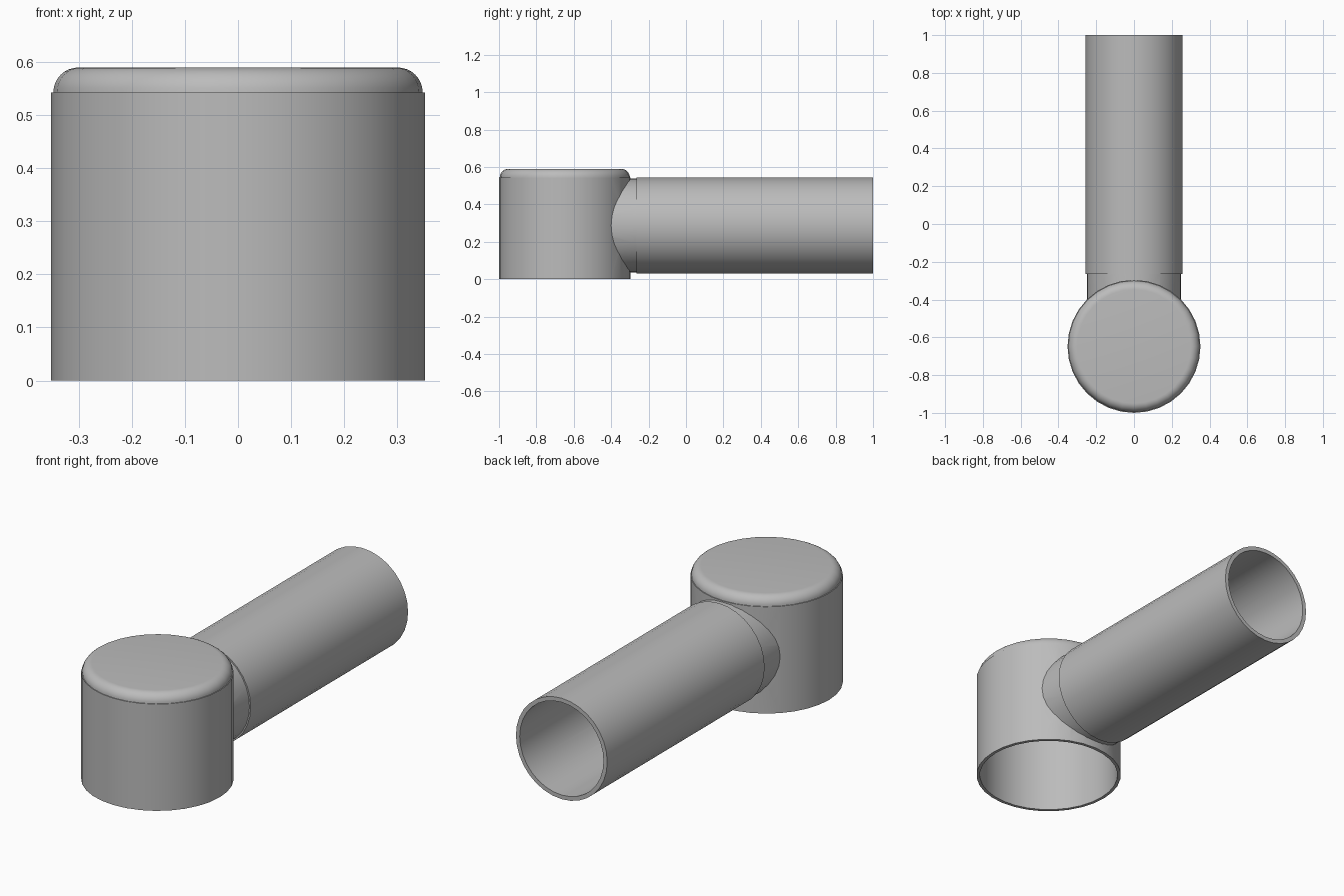
import bpy, bmesh, math
from mathutils import Matrix

if "Cube" in bpy.data.objects:
    bpy.data.objects.remove(bpy.data.objects["Cube"], do_unlink=True)

CAP_Y, PIPE_Z = -0.648, 0.287
CAP_R, CAP_IN = 0.352, 0.336
PIPE_R, NECK_R, BORE_R = 0.257, 0.25, 0.236

grey = bpy.data.materials.new("plain grey")
grey.use_nodes = True
colour = (0.5, 0.5, 0.5, 1)
grey.diffuse_color = colour
grey.node_tree.nodes["Principled BSDF"].inputs["Base Color"].default_value = colour


def revolve(name, profile, sides, matrix):
    """Spin a closed (radius, height) profile around z, then place it."""
    bm = bmesh.new()
    rings = []
    for r, h in profile:
        if r == 0:
            rings.append([bm.verts.new((0, 0, h))] * sides)
        else:
            rings.append([bm.verts.new((r * math.cos(math.tau * i / sides),
                                        r * math.sin(math.tau * i / sides), h))
                          for i in range(sides)])
    for a, b in zip(rings, rings[1:] + rings[:1]):
        if a[0] is a[1] and b[0] is b[1]:
            continue
        for i in range(sides):
            j = (i + 1) % sides
            bm.faces.new(list(dict.fromkeys((a[i], a[j], b[j], b[i]))))
    bmesh.ops.recalc_face_normals(bm, faces=bm.faces)
    bm.transform(matrix)
    mesh = bpy.data.meshes.new(name)
    bm.to_mesh(mesh)
    bm.free()
    mesh.materials.append(grey)
    obj = bpy.data.objects.new(name, mesh)
    bpy.context.collection.objects.link(obj)
    return obj


def select(obj):
    bpy.ops.object.select_all(action="DESELECT")
    obj.select_set(True)
    bpy.context.view_layer.objects.active = obj


def cut(obj, cutter):
    """Subtract the cutter, then discard it."""
    cutter.hide_render = True
    mod = obj.modifiers.new("cut", "BOOLEAN")
    mod.operation, mod.solver, mod.object = "DIFFERENCE", "EXACT", cutter
    select(obj)
    bpy.ops.object.modifier_apply(modifier=mod.name)
    bpy.data.objects.remove(cutter, do_unlink=True)


upright = Matrix.Translation((0, CAP_Y, 0))
along_y = Matrix.Translation((0, 0, PIPE_Z)) @ Matrix.Rotation(-math.pi / 2, 4, "X")

# Hollow cap, open below, with a rounded top edge
edge = [(0.301 + 0.047 * math.cos(a), 0.543 + 0.047 * math.sin(a))
        for a in (math.pi / 2 * i / 8 for i in range(9))]
cap = revolve("cap", [(0, 0.57), (0.30, 0.57), (CAP_IN, 0.535), (CAP_IN, 0),
                      (CAP_R, 0), (CAP_R, 0.543)] + edge + [(0, 0.59)], 32, upright)

# Side pipe with a slightly narrower neck
pipe = revolve("side_pipe", [(BORE_R, -0.6), (NECK_R, -0.6), (NECK_R, -0.265),
                             (PIPE_R, -0.265), (PIPE_R, 1), (BORE_R, 1)], 32, along_y)

# Open the cap wall into the pipe, and trim the pipe inside the cap
bore = revolve("bore_cutter", [(0, CAP_Y), (BORE_R + 0.001, CAP_Y),
                               (BORE_R + 0.001, 0), (0, 0)], 32, along_y)
cut(cap, bore)
inside = revolve("cap_cutter", [(0, -0.1), (CAP_IN + 0.006, -0.1),
                                (CAP_IN + 0.006, 0.7), (0, 0.7)], 32, upright)
cut(pipe, inside)

for part in (cap, pipe):
    select(part)
    bpy.ops.object.shade_smooth_by_angle(angle=math.radians(35))
